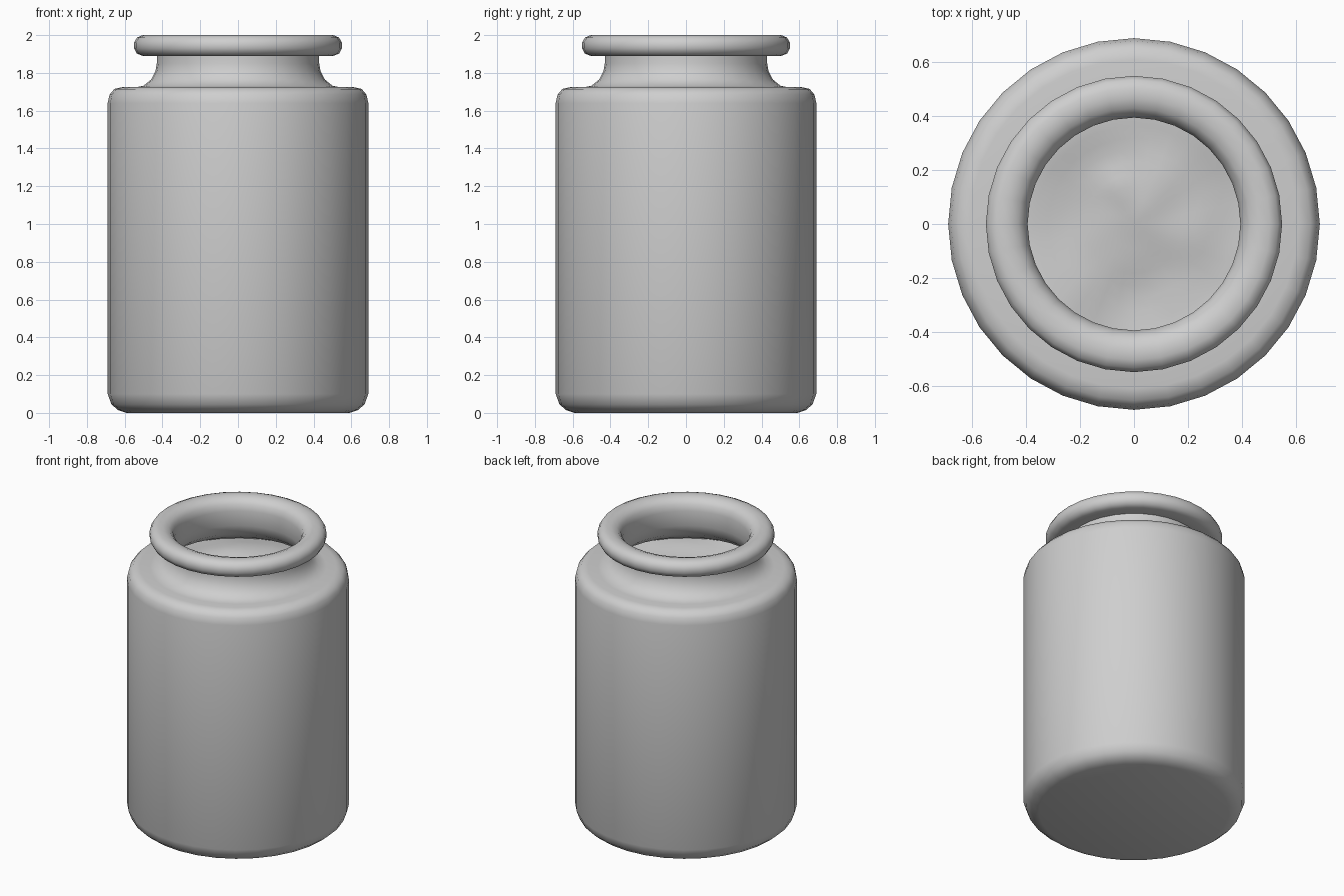
import bpy
import bmesh
import math
from mathutils import Vector, noise

SEGMENTS = 32

cube = bpy.data.objects.get("Cube")
if cube:
    bpy.data.objects.remove(cube, do_unlink=True)


def make_material(name, colour):
    mat = bpy.data.materials.new(name)
    mat.use_nodes = True
    mat.diffuse_color = colour
    mat.node_tree.nodes["Principled BSDF"].inputs["Base Color"].default_value = colour
    return mat


def lathe(name, profile, material, shape=None):
    """Spin an (r, z) profile about the z axis; shape(co) may move points."""
    bm = bmesh.new()
    verts = [bm.verts.new((r, 0, z)) for r, z in profile]
    edges = [bm.edges.new(pair) for pair in zip(verts, verts[1:])]
    bmesh.ops.spin(bm, geom=verts + edges, cent=(0, 0, 0), axis=(0, 0, 1),
                   angle=math.tau, steps=SEGMENTS, use_duplicate=False)
    bmesh.ops.remove_doubles(bm, verts=bm.verts, dist=0.0005)
    bmesh.ops.recalc_face_normals(bm, faces=bm.faces)
    if shape:
        for v in bm.verts:
            shape(v.co)
    mesh = bpy.data.meshes.new(name)
    bm.to_mesh(mesh)
    bm.free()
    mesh.materials.append(material)
    obj = bpy.data.objects.new(name, mesh)
    bpy.context.collection.objects.link(obj)
    bpy.ops.object.select_all(action="DESELECT")
    obj.select_set(True)
    bpy.context.view_layer.objects.active = obj
    bpy.ops.object.shade_smooth_by_angle(angle=math.radians(50))
    return obj


grey = make_material("plain grey", (0.62, 0.62, 0.62, 1))

# Outer wall: rounded base, straight side, shoulder and flared neck
outside = [(0, 0), (0.59, 0), (0.635, 0.015), (0.67, 0.045), (0.69, 0.1),
           (0.69, 1.64), (0.68, 1.685), (0.655, 1.715), (0.61, 1.725),
           (0.55, 1.722), (0.5, 1.732), (0.46, 1.765), (0.437, 1.81),
           (0.43, 1.85), (0.43, 1.89)]

# Rolled lip
lip = [(0.505, 1.89), (0.535, 1.902), (0.55, 1.93), (0.55, 1.96),
       (0.535, 1.987), (0.505, 2.0), (0.465, 2.0), (0.43, 1.988),
       (0.405, 1.962), (0.395, 1.92)]

# Inner wall, from the neck down to the floor
inside = [(0.395, 1.82), (0.42, 1.75), (0.48, 1.7), (0.6, 1.68),
          (0.645, 1.63), (0.65, 0.1), (0.58, 0.04), (0, 0.04)]

lathe("jar", outside + lip + inside, grey)


# Contents with a softly crumpled top
def crumple(co):
    if co.z > 1:
        broad = noise.noise(Vector((co.x * 2.6, co.y * 2.6, 0.4)))
        fine = noise.noise(Vector((co.x * 6, co.y * 6, 3.7)))
        bump = math.exp(-((co.x + 0.06) ** 2 + (co.y - 0.15) ** 2) / 0.004)
        fade = 1 - (co.xy.length / 0.64) ** 4
        co.z += fade * (0.07 * broad + 0.012 * fine + 0.02 * bump)


top = [(0.64 * i / 14, 1.62) for i in range(15)]
lathe("contents", top + [(0.64, 0.12), (0.56, 0.06), (0, 0.06)], grey, crumple)
